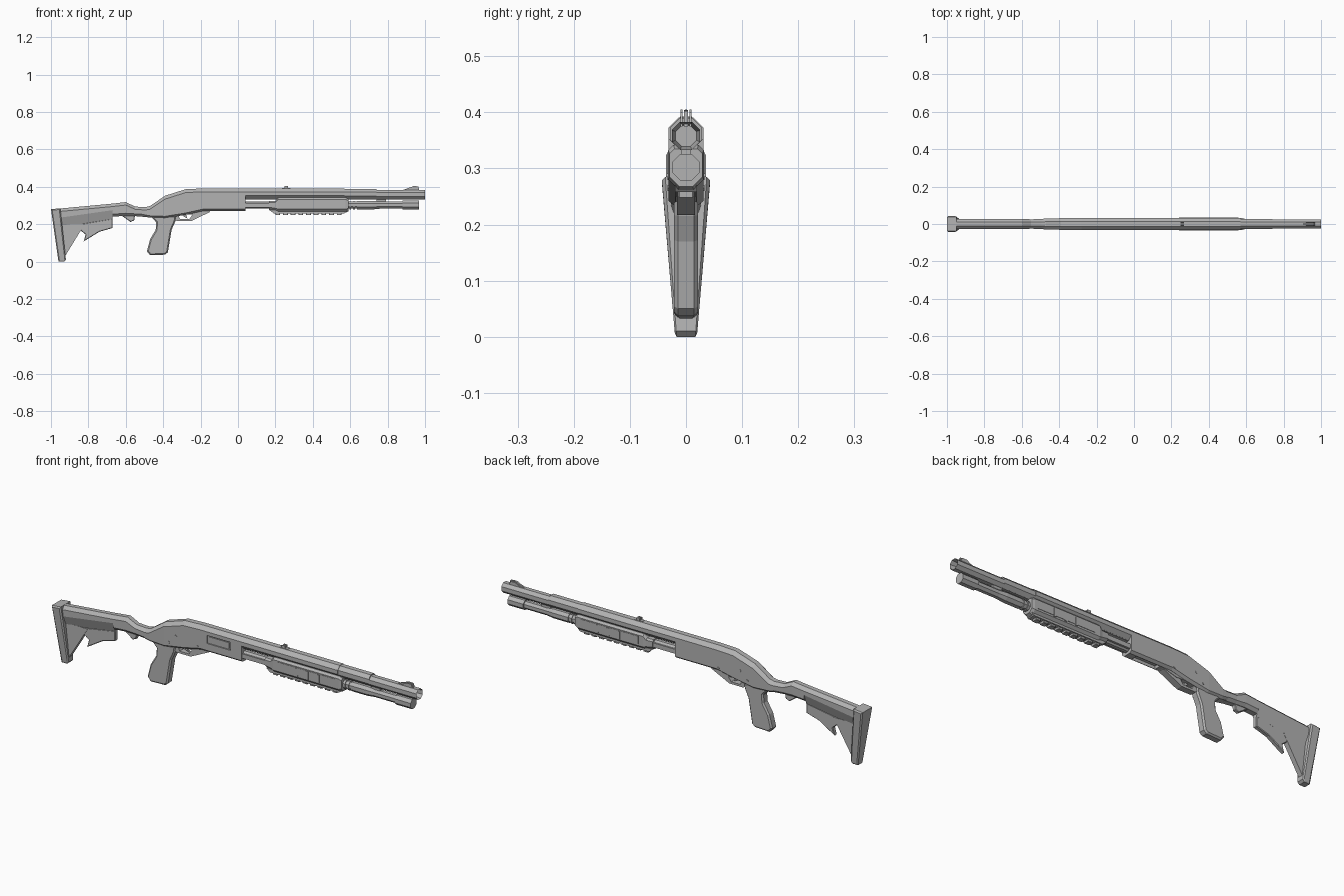
import bpy, bmesh, math

if "Cube" in bpy.data.objects:
    bpy.data.objects.remove(bpy.data.objects["Cube"])

GREY = (0.45, 0.45, 0.45, 1)
metal = bpy.data.materials.new("plain grey")
metal.use_nodes = True
metal.diffuse_color = GREY
metal.node_tree.nodes["Principled BSDF"].inputs["Base Color"].default_value = GREY


def finish(name, bm):
    bmesh.ops.recalc_face_normals(bm, faces=bm.faces)
    mesh = bpy.data.meshes.new(name)
    bm.to_mesh(mesh)
    bm.free()
    mesh.materials.append(metal)
    obj = bpy.data.objects.new(name, mesh)
    bpy.context.collection.objects.link(obj)
    return obj


def loft(name, stations, crown=0.42, keel=0.42, rise=None, bore=None):
    """Eight-sided body through stations of x, top, bottom and half width.

    crown and keel are the flat shares of the top and underside,
    rise is the height of the lower chamfer, bore the wall of an open end."""
    bm = bmesh.new()
    rings = []
    for x, top, bottom, width in stations:
        lower = width * (1 - keel) if rise is None else rise
        half = [(width * crown, top), (width, top - width * (1 - crown)),
                (width, bottom + lower), (width * keel, bottom)]
        outline = half + [(-y, z) for y, z in reversed(half)]
        rings.append([bm.verts.new((x, y, z)) for y, z in outline])
    for near, far in zip(rings, rings[1:]):
        for i in range(len(near)):
            bm.faces.new((near[i - 1], near[i], far[i], far[i - 1]))
    bm.faces.new(rings[0])
    end = bm.faces.new(rings[-1])
    if bore:
        bmesh.ops.recalc_face_normals(bm, faces=bm.faces)
        bmesh.ops.inset_region(bm, faces=[end], thickness=bore)
        bmesh.ops.translate(bm, verts=end.verts, vec=(-0.05, 0, 0))
    return finish(name, bm)


def tube(name, z, start, end, radius, tip=None, bore=None):
    """Octagonal tube along x, optionally tapered to a tip radius."""
    stations = [(x, z + r, z - r, r) for x, r in ((start, radius), (end, tip or radius))]
    return loft(name, stations, bore=bore)


def slab(name, outline, width, chamfer=0, y=0):
    """Side outline in x and z, extruded across y with chamfered rims."""
    bm = bmesh.new()
    face = bm.faces.new([bm.verts.new((x, y - width, z)) for x, z in outline])
    extruded = bmesh.ops.extrude_face_region(bm, geom=[face])["geom"]
    moved = [v for v in extruded if isinstance(v, bmesh.types.BMVert)]
    bmesh.ops.translate(bm, verts=moved, vec=(0, 2 * width, 0))
    if chamfer:
        rims = [e for e in bm.edges if math.isclose(e.verts[0].co.y, e.verts[1].co.y)]
        bmesh.ops.bevel(bm, geom=rims, offset=chamfer, segments=1, affect='EDGES')
    return finish(name, bm)


def box(name, left, right, bottom, top, width, chamfer=0, y=0):
    outline = [(left, bottom), (right, bottom), (right, top), (left, top)]
    return slab(name, outline, width, chamfer, y)


def cut(target, cutter):
    modifier = target.modifiers.new("cut", 'BOOLEAN')
    modifier.operation = 'DIFFERENCE'
    modifier.object = cutter
    modifier.solver = 'EXACT'
    bpy.context.view_layer.objects.active = target
    bpy.ops.object.modifier_apply(modifier=modifier.name)
    bpy.data.objects.remove(cutter)


# Receiver sweeping down into the wrist, with its two openings
WIDE = 0.031
receiver = loft("receiver", [(-0.5, 0.29, 0.24, 0.027), (-0.47, 0.297, 0.235, 0.029),
                             (-0.39, 0.352, 0.232, WIDE), (-0.28, 0.387, 0.25, WIDE),
                             (-0.19, 0.391, 0.27, WIDE), (0.04, 0.391, 0.27, WIDE)],
                keel=0.6, rise=0.01)
cut(receiver, box("ejection_port_cutter", -0.15, -0.02, 0.315, 0.355, 0.006, y=-WIDE))
cut(receiver, box("loading_port_cutter", -0.13, 0, 0.25, 0.285, 0.016))
box("bolt", -0.14, -0.03, 0.32, 0.35, 0.003, y=-0.026)

# Stock arm, tapering toward its underside, and the neck joining it
loft("stock_arm", [(-0.97, 0.282, 0.182, 0.027), (-0.67, 0.31, 0.225, 0.027)],
     keel=0.35, rise=0.05)
loft("stock_neck", [(-0.67, 0.31, 0.24, 0.027), (-0.6, 0.318, 0.245, 0.027),
                    (-0.55, 0.294, 0.243, 0.025), (-0.49, 0.291, 0.238, 0.027)],
     keel=0.5)

# Butt plate, narrowing from shoulder to toe
butt = slab("butt_plate", [(-1, 0.28), (-0.95, 0.285), (-0.92, 0.01),
                           (-0.93, 0), (-0.96, 0)], 0.043, chamfer=0.006)
for vertex in butt.data.vertices:
    share = min(1, vertex.co.z / 0.26)
    vertex.co.y *= 0.45 + 0.55 * share

# Brace, lever and sling loop beneath the stock
slab("stock_web", [(-0.95, 0.2), (-0.93, 0.02), (-0.82, 0.2)], 0.012)
slab("stock_lever", [(-0.85, 0.2), (-0.67, 0.23), (-0.67, 0.18), (-0.74, 0.16),
                     (-0.825, 0.108), (-0.815, 0.145), (-0.84, 0.165)], 0.011, chamfer=0.003)
slab("sling_loop", [(-0.63, 0.25), (-0.55, 0.25), (-0.555, 0.22), (-0.575, 0.212),
                    (-0.6, 0.23)], 0.01, chamfer=0.003)

# Pistol grip
slab("grip", [(-0.47, 0.245), (-0.33, 0.245), (-0.335, 0.215), (-0.355, 0.17),
              (-0.375, 0.05), (-0.39, 0.037), (-0.47, 0.034), (-0.487, 0.055),
              (-0.47, 0.12), (-0.44, 0.17), (-0.437, 0.21)], 0.021, chamfer=0.007)

# Trigger group
slab("trigger_housing", [(-0.35, 0.26), (-0.13, 0.275), (-0.22, 0.25), (-0.31, 0.255)], 0.018)
slab("trigger_guard", [(-0.36, 0.235), (-0.325, 0.217), (-0.25, 0.217), (-0.15, 0.265),
                       (-0.17, 0.275), (-0.24, 0.255), (-0.26, 0.228), (-0.31, 0.228),
                       (-0.32, 0.25), (-0.35, 0.26)], 0.016)
slab("trigger", [(-0.3, 0.26), (-0.28, 0.26), (-0.27, 0.23), (-0.29, 0.24)], 0.005)

# Barrel, with a heavier two-part sleeve
tube("barrel", 0.358, 0, 1, 0.025, bore=0.007)
loft("rear_sleeve", [(x, 0.391, 0.335, WIDE) for x in (0.04, 0.57)])
loft("front_sleeve", [(x, 0.389, 0.334, 0.028) for x in (0.57, 0.74)])
box("barrel_clamp", 0.74, 0.79, 0.315, 0.34, 0.009)

# Magazine tube with collars, taper and end cap
AXIS = 0.302
tube("magazine_tube", AXIS, 0, 0.9, 0.019)
for x in (0.595, 0.615):
    tube("magazine_collar", AXIS, x, x + 0.01, 0.023)
tube("magazine_sleeve", AXIS, 0.635, 0.72, 0.023)
tube("magazine_taper", AXIS, 0.72, 0.76, 0.023, tip=0.019)
tube("magazine_cap", AXIS, 0.88, 0.967, 0.024)
box("action_bar", 0.03, 0.2, 0.29, 0.312, 0.025)

# Sliding fore-end with ribs beneath and raised panels on both sides
loft("fore_end", [(0.165, 0.325, 0.275, 0.027), (0.2, 0.325, 0.268, 0.029),
                  (0.215, 0.342, 0.262, 0.032), (0.575, 0.342, 0.262, 0.032),
                  (0.59, 0.335, 0.268, 0.029)], crown=0.7)
slab("fore_end_keel", [(0.17, 0.275), (0.19, 0.258), (0.57, 0.258), (0.585, 0.275)], 0.02)
for i in range(9):
    left = 0.2 + i * 0.041
    box("keel_rib", left, left + 0.025, 0.248, 0.262, 0.014, chamfer=0.002)
for side in (-1, 1):
    box("fore_end_panel", 0.24, 0.56, 0.29, 0.328, 0.003, y=side * WIDE)
    for x in (0.34, 0.4, 0.46):
        box("panel_rib", x, x + 0.012, 0.285, 0.325, 0.003, y=side * 0.033)

# Sights
box("rear_sight_base", 0.235, 0.28, 0.385, 0.393, 0.011)
slab("front_sight", [(0.86, 0.375), (0.94, 0.404), (0.965, 0.402), (0.97, 0.375)], 0.004)
for y in (-0.008, 0, 0.008):
    box("rear_sight_post", 0.248, 0.266, 0.39, 0.405, 0.002, y=y)
    if y:
        slab("front_sight_ear", [(0.89, 0.375), (0.935, 0.4), (0.96, 0.4), (0.97, 0.375)],
             0.002, y=y)

# Receiver pins showing on both sides
corners = [math.tau * i / 6 for i in range(6)]
for x, z in ((-0.32, 0.305), (-0.2, 0.285), (-0.36, 0.265)):
    outline = [(x + 0.006 * math.cos(a), z + 0.006 * math.sin(a)) for a in corners]
    slab("receiver_pin", outline, WIDE + 0.002)
